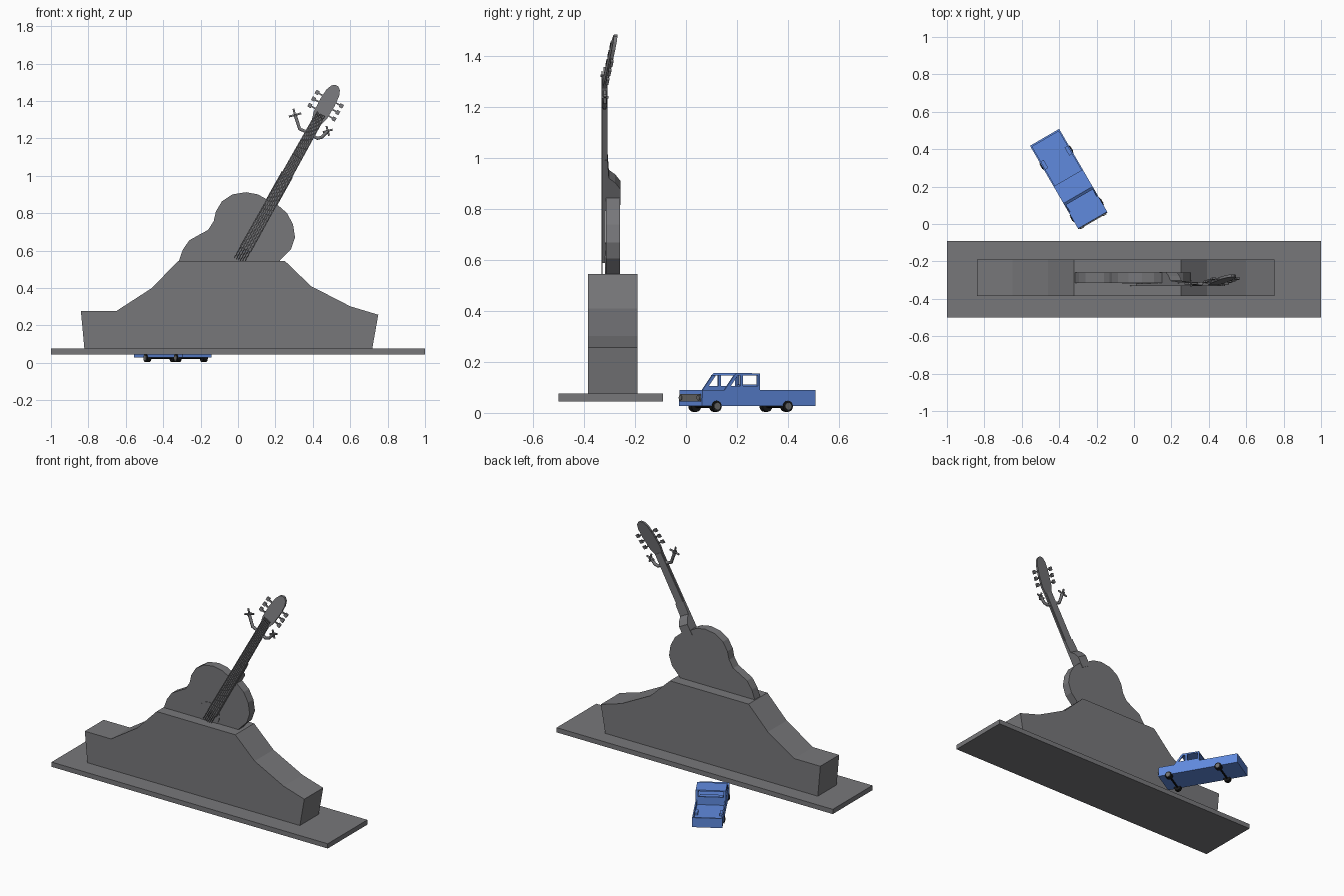
import bpy, bmesh, math
from mathutils import Matrix, Vector

if "Cube" in bpy.data.objects:
    bpy.data.objects.remove(bpy.data.objects["Cube"])


def material(name, rgb):
    m = bpy.data.materials.new(name)
    m.diffuse_color = (*rgb, 1)
    m.use_nodes = True
    m.node_tree.nodes["Principled BSDF"].inputs["Base Color"].default_value = m.diffuse_color
    return m


GREY = material("stone_grey", (0.185, 0.185, 0.195))
BLUE = material("truck_blue", (0.117, 0.255, 0.73))
BLACK = material("tyre_black", (0.008, 0.008, 0.008))
METAL = material("trim_grey", (0.16, 0.16, 0.16))


def frame(a, b, c, o):
    """Matrix from three axis columns and an origin."""
    return Matrix([[a[i], b[i], c[i], o[i]] for i in range(3)] + [[0, 0, 0, 1]])


def finish(name, bm, mat):
    bmesh.ops.recalc_face_normals(bm, faces=bm.faces)
    me = bpy.data.meshes.new(name)
    bm.to_mesh(me)
    bm.free()
    ob = bpy.data.objects.new(name, me)
    bpy.context.collection.objects.link(ob)
    me.materials.append(mat)
    return ob


def prism(name, pts, d0, d1, fr, mat):
    """Extrude a 2D outline from depth d0 to d1 in the given frame."""
    bm = bmesh.new()
    a = [bm.verts.new(fr @ Vector((x, y, d0))) for x, y in pts]
    b = [bm.verts.new(fr @ Vector((x, y, d1))) for x, y in pts]
    bm.faces.new(a)
    bm.faces.new(b)
    n = len(pts)
    for i in range(n):
        j = (i + 1) % n
        bm.faces.new((a[i], a[j], b[j], b[i]))
    return finish(name, bm, mat)


def rect(x0, x1, y0, y1):
    return [(x0, y0), (x1, y0), (x1, y1), (x0, y1)]


def circle(cx, cy, r, n):
    return [(cx + r * math.cos(2 * math.pi * i / n), cy + r * math.sin(2 * math.pi * i / n)) for i in range(n)]


def tube(name, pts, r, mat):
    """Round rod along a path."""
    cu = bpy.data.curves.new(name, "CURVE")
    cu.dimensions = "3D"
    cu.bevel_depth = r
    cu.bevel_resolution = 1
    cu.use_fill_caps = True
    sp = cu.splines.new("POLY")
    sp.points.add(len(pts) - 1)
    for p, co in zip(sp.points, pts):
        p.co = (*co, 1)
    ob = bpy.data.objects.new(name, cu)
    bpy.context.collection.objects.link(ob)
    cu.materials.append(mat)
    return ob


# ---- Monument: slab and stepped pedestal (outline in x,z; depth in y) ----
XZ = frame((1, 0, 0), (0, 0, 1), (0, 1, 0), (0, 0, 0))
prism("base_slab", rect(-1, 1, 0.045, 0.076), -0.5, -0.09, XZ, GREY)
prism("pedestal", [(-0.82, 0.06), (-0.84, 0.277), (-0.65, 0.277), (-0.46, 0.40), (-0.32, 0.545),
                   (0.25, 0.545), (0.39, 0.41), (0.60, 0.302), (0.75, 0.257), (0.715, 0.06)],
      -0.385, -0.19, XZ, GREY)

# ---- Guitar body ----
prism("guitar_body", [(-0.315, 0.53), (-0.315, 0.548), (-0.295, 0.605), (-0.26, 0.655), (-0.203, 0.687),
                      (-0.16, 0.71), (-0.13, 0.757), (-0.118, 0.81), (-0.086, 0.863), (-0.03, 0.90),
                      (0.043, 0.912), (0.107, 0.90), (0.155, 0.873), (0.214, 0.842), (0.262, 0.80),
                      (0.294, 0.74), (0.305, 0.67), (0.283, 0.607), (0.225, 0.548), (0.225, 0.53)],
      -0.315, -0.26, XZ, GREY)
prism("sound_hole", circle(0.012, 0.593, 0.076, 24), -0.318, -0.314, XZ, GREY)

# ---- Neck frame: w across, t along the neck, depth in y ----
U, V, O = Vector((0.488, 0, 0.873)), Vector((0.873, 0, -0.488)), Vector((0.005, 0, 0.545))
NECK = frame(V, U, (0, 1, 0), O)
prism("fretboard", [(-0.034, 0.07), (0.034, 0.07), (0.028, 0.86), (-0.028, 0.86)], -0.328, -0.317, NECK, GREY)
prism("neck_back", [(-0.03, 0.30), (0.03, 0.30), (0.024, 0.85), (-0.024, 0.85)], -0.318, -0.309, NECK, GREY)
# heel: side outline (depth, t) swept across the neck
HEEL = frame((0, 1, 0), U, V, O)
prism("neck_heel", [(-0.318, 0.33), (-0.257, 0.33), (-0.257, 0.40), (-0.278, 0.43), (-0.303, 0.45),
                    (-0.308, 0.53), (-0.318, 0.53)], -0.034, 0.034, HEEL, GREY)
for i in range(6):
    k = (i - 2.5) / 2.5
    tube("string", [NECK @ Vector((k * 0.029, 0.0, -0.330)), NECK @ Vector((k * 0.022, 0.90, -0.330))], 0.0022, GREY)

# ---- Headstock, leaning back ----
HEAD = frame(V, U + Vector((0, 0.2, 0)), (0, 1, 0), O + Vector((0, -0.17, 0)))
half = [(0.028, 0.85), (0.04, 0.89), (0.043, 0.97), (0.038, 1.03), (0.026, 1.06), (0.008, 1.073)]
outline = half + [(-w, t) for w, t in reversed(half)]
prism("headstock", outline, -0.328, -0.314, HEAD, GREY)
for s in (-1, 1):
    for t in (0.91, 0.95, 0.99):
        prism("peg_shaft", rect(s * 0.036, s * 0.07, t - 0.004, t + 0.004), -0.325, -0.317, HEAD, GREY)
        prism("peg_knob", rect(s * 0.064, s * 0.084, t - 0.011, t + 0.011), -0.326, -0.315, HEAD, GREY)

# ---- Curved arms with star ends near the top of the neck ----
arms = [([(0.40, 1.28), (0.385, 1.25), (0.36, 1.237), (0.33, 1.25), (0.305, 1.325)], 0.034),
        ([(0.38, 1.25), (0.395, 1.215), (0.425, 1.20), (0.45, 1.207), (0.48, 1.24)], 0.027)]
for path, r in arms:
    tube("curved_arm", [(x, -0.32, z) for x, z in path], 0.010, GREY)
    x, z = path[-1]
    c = Vector((x, -0.318, z))
    for d in (Vector((0.97, 0, 0.25)), Vector((-0.25, 0, 0.97)), Vector((0, 0.5, 0))):
        tube("star_end", [c - d * r, c + d * r], 0.006, GREY)

# ---- Pickup truck: s runs from front to rear, z up, w across ----
BACK, SIDE, FRONT = (-0.502, 0.865, 0), (-0.865, -0.502, 0), (-0.219, 0.017, 0)
CAR = frame(BACK, (0, 0, 1), SIDE, FRONT)
H = 0.09
prism("truck_front_hull", [(0, 0.028), (0.265, 0.028), (0.265, 0.09), (0.004, 0.09)], -H, H, CAR, BLUE)
prism("bed_floor", rect(0.26, 0.516, 0.028, 0.06), -H, H, CAR, BLUE)
prism("tailgate", rect(0.506, 0.516, 0.05, 0.09), -H, H, CAR, BLUE)
prism("cab_roof", [(0.146, 0.147), (0.265, 0.147), (0.265, 0.155), (0.16, 0.157)], -H, H, CAR, BLUE)
prism("rear_window_sill", rect(0.257, 0.265, 0.085, 0.112), -H, H, CAR, BLUE)
prism("seat", rect(0.20, 0.245, 0.085, 0.098), -0.07, 0.07, CAR, BLUE)
for s in (-1, 1):
    o, i = s * H, s * (H - 0.008)
    prism("bed_side", rect(0.26, 0.516, 0.05, 0.09), o, i, CAR, BLUE)
    prism("wheel_housing", rect(0.365, 0.415, 0.055, 0.075), o * 0.99, s * 0.065, CAR, BLUE)
    prism("door_sill", [(0.11, 0.088), (0.265, 0.088), (0.265, 0.106), (0.122, 0.106)], o, i, CAR, BLUE)
    prism("windscreen_pillar", [(0.102, 0.088), (0.118, 0.088), (0.166, 0.15), (0.15, 0.15)], o, i, CAR, BLUE)
    prism("door_pillar", rect(0.176, 0.187, 0.1, 0.15), o, i, CAR, BLUE)
    prism("rear_pillar", rect(0.256, 0.265, 0.1, 0.15), o, s * (H - 0.015), CAR, BLUE)
    prism("headlight", circle(0, 0, 0.011, 12), -0.006, 0.004,
          frame(SIDE, (0, 0, 1), BACK, CAR @ Vector((0, 0.06, s * 0.07))), METAL)
    for c in (0.067, 0.39):
        prism("tyre", circle(c, 0.026, 0.022, 16), s * 0.068, s * 0.093, CAR, BLACK)
        prism("hub", circle(c, 0.026, 0.014, 12), s * 0.09, s * 0.096, CAR, METAL)
for c in (0.067, 0.39):
    prism("axle", circle(c, 0.026, 0.006, 8), -0.07, 0.07, CAR, BLACK)
# front grille plate
prism("grille", rect(-0.003, 0.003, 0.045, 0.075), -0.08, 0.08, CAR, METAL)
